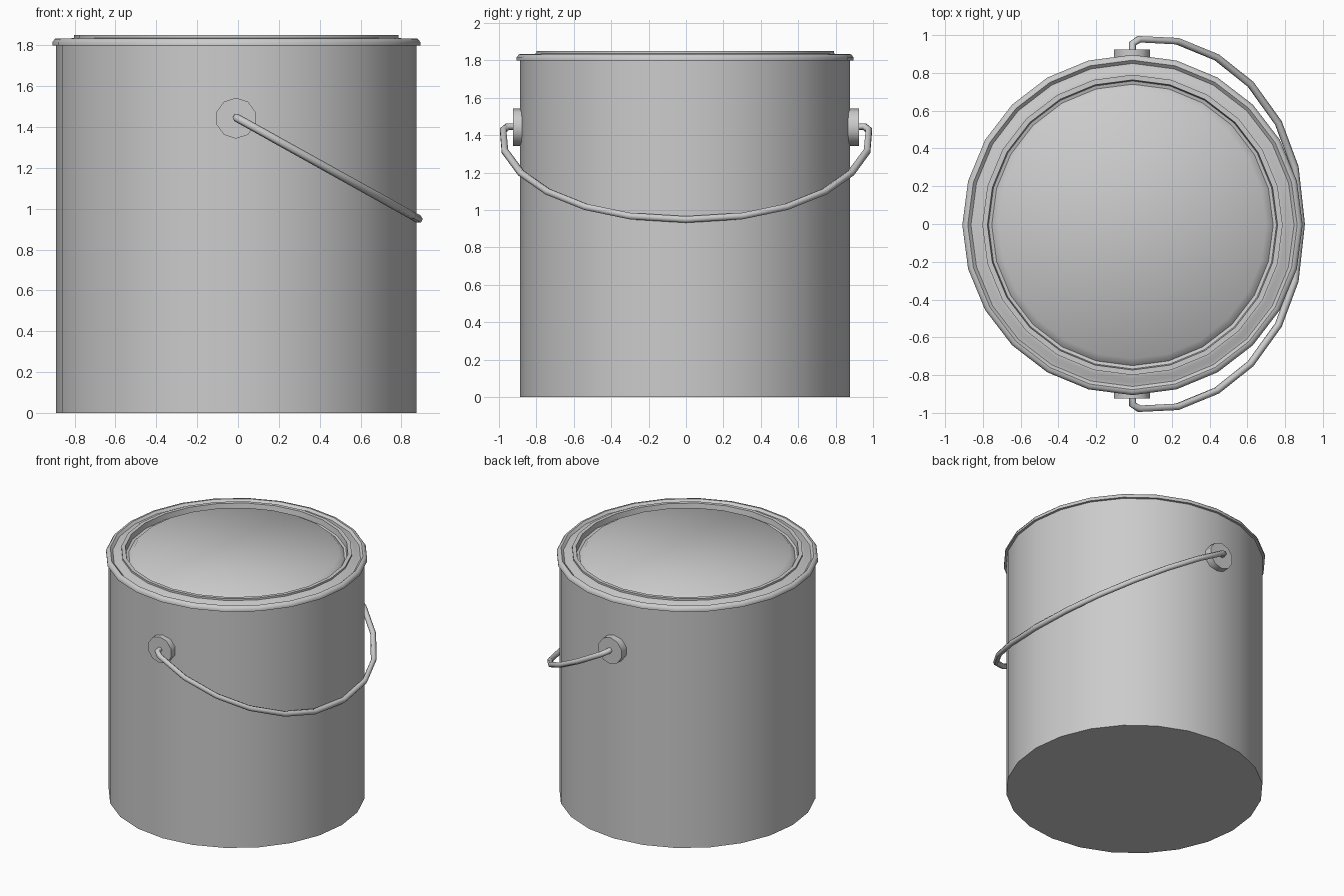
import bpy, bmesh, math
from mathutils import Matrix

if "Cube" in bpy.data.objects:
    bpy.data.objects.remove(bpy.data.objects["Cube"])

CX, CY = -0.008, -0.005   # can axis
SIDES = 24


def finish(bm, name, angle=50):
    bmesh.ops.recalc_face_normals(bm, faces=bm.faces)
    me = bpy.data.meshes.new(name)
    bm.to_mesh(me)
    bm.free()
    ob = bpy.data.objects.new(name, me)
    bpy.context.collection.objects.link(ob)
    smooth(ob, angle)
    return ob


def smooth(ob, angle):
    bpy.ops.object.select_all(action='DESELECT')
    ob.select_set(True)
    bpy.context.view_layer.objects.active = ob
    bpy.ops.object.shade_smooth_by_angle(angle=math.radians(angle))


def lathe(name, profile, cap_start=False, cap_end=False):
    bm = bmesh.new()
    rings = []
    for r, z in profile:
        rings.append([bm.verts.new((CX + r * math.cos(2 * math.pi * i / SIDES),
                                    CY + r * math.sin(2 * math.pi * i / SIDES), z))
                      for i in range(SIDES)])
    for a, b in zip(rings, rings[1:]):
        for i in range(SIDES):
            j = (i + 1) % SIDES
            bm.faces.new((a[i], a[j], b[j], b[i]))
    if cap_start:
        bm.faces.new(rings[0][::-1])
    if cap_end:
        bm.faces.new(rings[-1])
    return finish(bm, name)


# can: bottom, wall, rolled rim, groove, raised lid ring, gutter and lid panel
lathe("can_with_lid", [
    (0.883, 0), (0.883, 1.80), (0.901, 1.80), (0.901, 1.815), (0.889, 1.832),
    (0.872, 1.834), (0.855, 1.818), (0.835, 1.822), (0.812, 1.834), (0.795, 1.836),
    (0.795, 1.85), (0.768, 1.85), (0.762, 1.81), (0.745, 1.805), (0.708, 1.842),
], cap_start=True, cap_end=True)

# round ears that hold the handle
for side, name in ((-1, "front_ear"), (1, "back_ear")):
    bm = bmesh.new()
    bmesh.ops.create_cone(bm, cap_ends=True, segments=10, radius1=0.1, radius2=0.1, depth=0.065,
                          matrix=Matrix.Translation((-0.01, side * 0.892, 1.443))
                          @ Matrix.Rotation(math.pi / 2, 4, 'X'))
    finish(bm, name)

# wire handle: (distance from middle, distance along the tilted plane)
half = [(0.87, 0), (0.955, 0), (0.978, 0.04), (0.968, 0.265), (0.882, 0.50), (0.74, 0.70),
        (0.535, 0.865), (0.30, 0.963)]
path = ([(-y, t) for y, t in half] + [(0, 1)] + [(y, t) for y, t in reversed(half)])
curve = bpy.data.curves.new("wire_handle", 'CURVE')
curve.dimensions = '3D'
curve.bevel_depth = 0.02
curve.bevel_resolution = 1
curve.use_fill_caps = True
sp = curve.splines.new('POLY')
sp.points.add(len(path) - 1)
for p, (y, t) in zip(sp.points, path):
    p.co = (-0.008 + 0.893 * t, y, 1.446 - 0.497 * t, 1)
handle = bpy.data.objects.new("wire_handle", curve)
bpy.context.collection.objects.link(handle)
bpy.ops.object.select_all(action='DESELECT')
handle.select_set(True)
bpy.context.view_layer.objects.active = handle
bpy.ops.object.convert(target='MESH')
smooth(bpy.context.view_layer.objects.active, 65)
